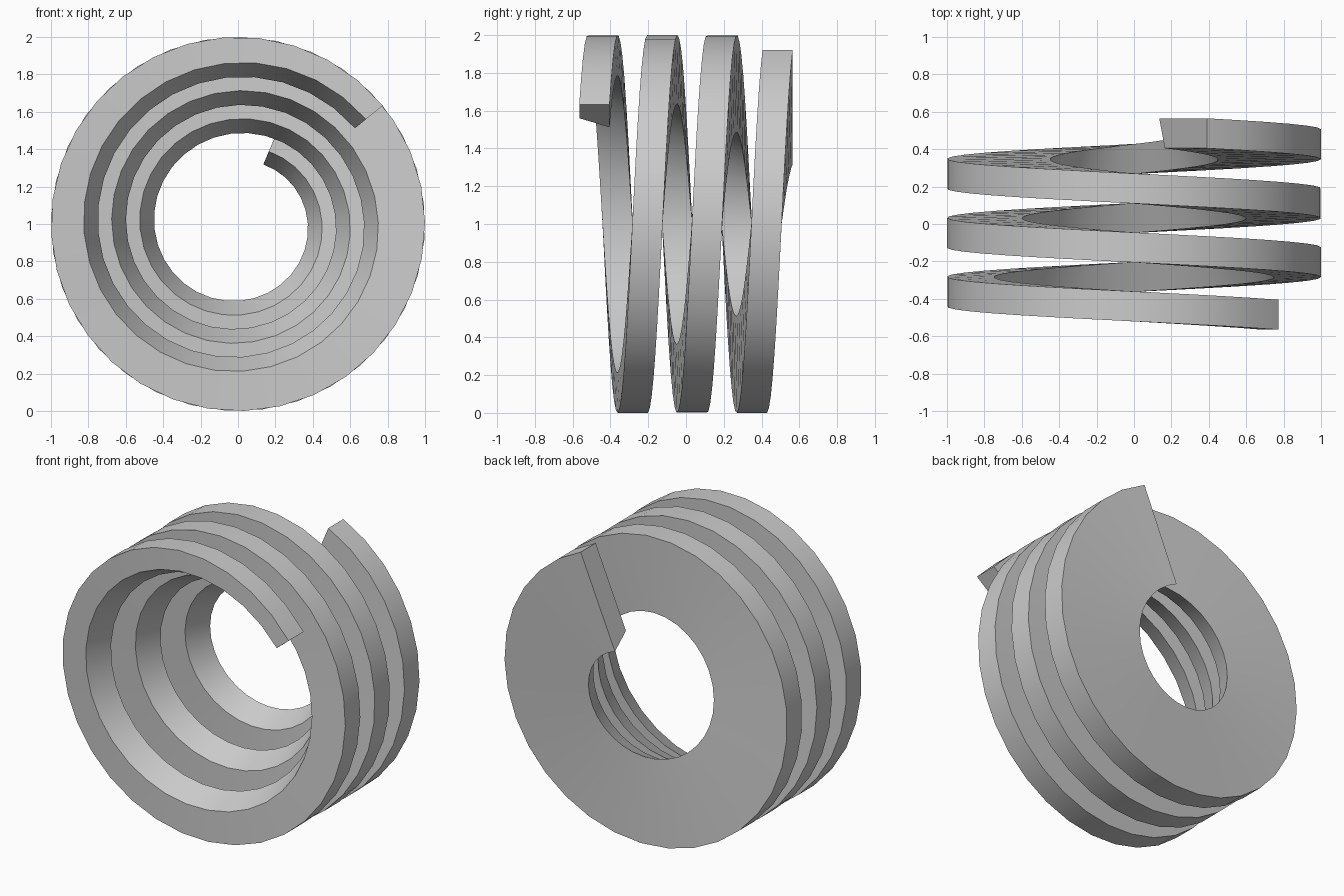
import bpy, bmesh
from math import cos, sin, radians

cube = bpy.data.objects.get("Cube")
if cube:
    bpy.data.objects.remove(cube)

# Plain grey material
grey = bpy.data.materials.new("plain_grey")
grey.use_nodes = True
colour = (0.6, 0.6, 0.6, 1)
grey.diffuse_color = colour
grey.node_tree.nodes["Principled BSDF"].inputs["Base Color"].default_value = colour

# Helix dimensions: the axis runs along y at height 1
START, END, STEPS = radians(39.3), radians(1147), 100
HALF, THICK, RADIUS = 0.565, 0.16, 1.0


def bore(y):
    """Radius of the conical hole, narrowing towards the back."""
    return 0.615 - 0.477 * y


def section(bm, t):
    """Four corners of the strip's cross-section at fraction t of the helix."""
    angle = START + (END - START) * t
    front = -HALF + (2 * HALF - THICK) * t
    back = front + THICK
    corners = [(RADIUS, front), (RADIUS, back), (bore(back), back), (bore(front), front)]
    return [bm.verts.new((r * cos(angle), y, 1 + r * sin(angle))) for r, y in corners]


# Sweep the section along the helix and cap both ends
bm = bmesh.new()
rings = [section(bm, i / STEPS) for i in range(STEPS + 1)]
for a, b in zip(rings, rings[1:]):
    for k in range(4):
        n = (k + 1) % 4
        bm.faces.new((a[k], a[n], b[n], b[k]))
bm.faces.new(rings[0])
bm.faces.new(rings[-1])
bmesh.ops.recalc_face_normals(bm, faces=bm.faces)

mesh = bpy.data.meshes.new("spiral_strip")
bm.to_mesh(mesh)
bm.free()
mesh.materials.append(grey)
strip = bpy.data.objects.new("spiral_strip", mesh)
bpy.context.collection.objects.link(strip)

# Smooth round walls, crisp corners
bpy.ops.object.select_all(action="DESELECT")
strip.select_set(True)
bpy.context.view_layer.objects.active = strip
bpy.ops.object.shade_smooth_by_angle(angle=radians(30))
